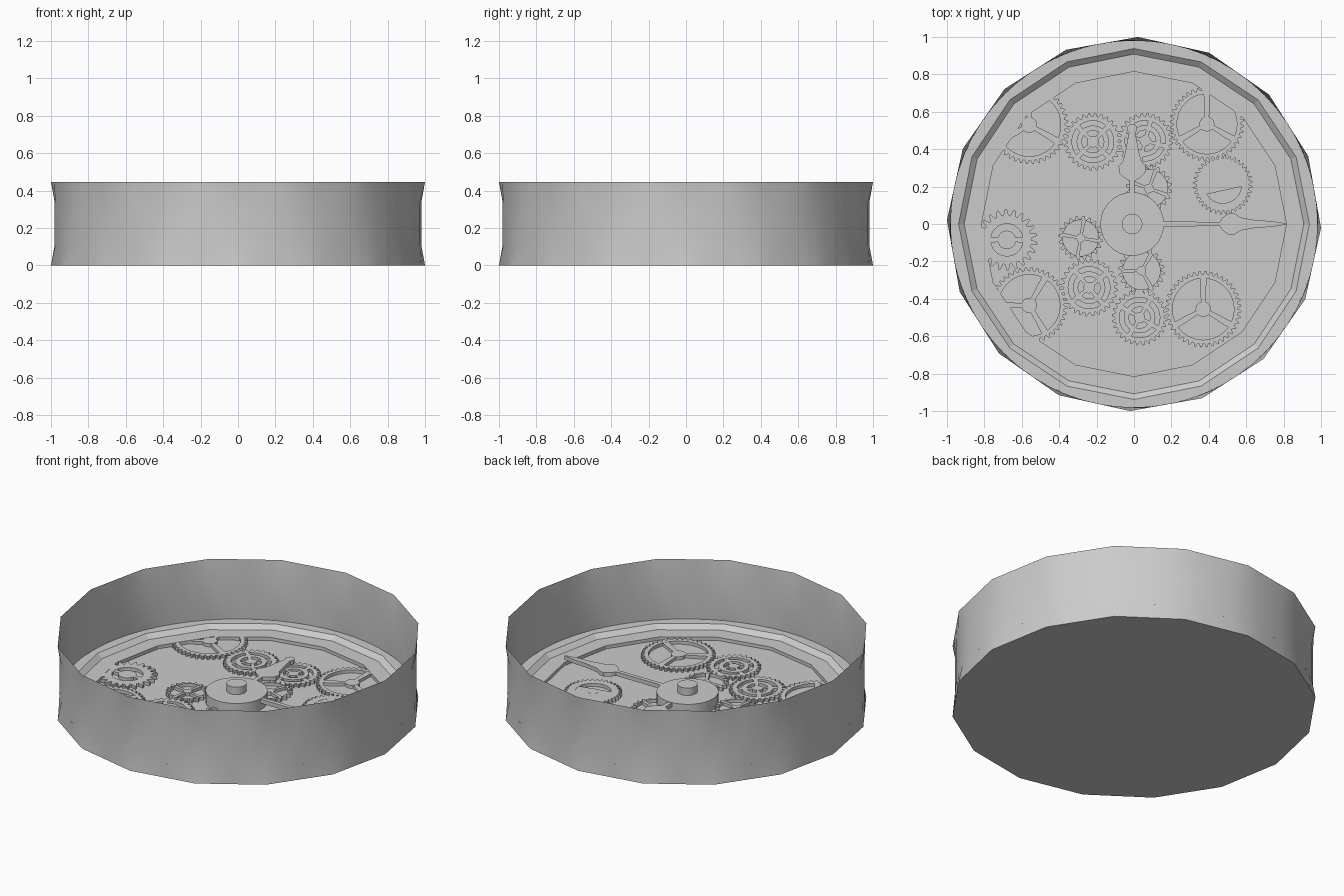
import bpy, bmesh, math
from math import pi, cos, sin, radians

if "Cube" in bpy.data.objects:
    bpy.data.objects.remove(bpy.data.objects["Cube"])

N = 64  # points per ring (4 per side of the 16-gon)

def finish(name, bm, smooth=False):
    bmesh.ops.remove_doubles(bm, verts=bm.verts, dist=1e-6)
    bmesh.ops.recalc_face_normals(bm, faces=bm.faces)
    me = bpy.data.meshes.new(name)
    bm.to_mesh(me)
    bm.free()
    ob = bpy.data.objects.new(name, me)
    bpy.context.collection.objects.link(ob)
    if smooth:
        bpy.context.view_layer.objects.active = ob
        ob.select_set(True)
        bpy.ops.object.shade_smooth_by_angle(angle=radians(30))
        ob.select_set(False)
    return ob

def loop(bm, r, z, poly, rot):
    """Ring of N points, either round or along a 16-gon of corner radius r."""
    vs = []
    for i in range(N):
        a = 2 * pi * i / N
        k = r
        if poly:
            k = r * cos(pi / 16) / cos((a % (pi / 8)) - pi / 16)
        vs.append(bm.verts.new((k * cos(a + rot), k * sin(a + rot), z)))
    return vs

def loft(name, profile, rot, cap_first=False, cap_last=False, smooth=False):
    bm = bmesh.new()
    rings = [loop(bm, r, z, p, rot) for r, z, p in profile]
    for a, b in zip(rings, rings[1:]):
        for i in range(N):
            j = (i + 1) % N
            bm.faces.new((a[i], a[j], b[j], b[i]))
    if cap_first:
        bm.faces.new(rings[0])
    if cap_last:
        bm.faces.new(rings[-1])
    return finish(name, bm, smooth)

def prism(bm, pts, z0, z1):
    lo = [bm.verts.new((x, y, z0)) for x, y in pts]
    hi = [bm.verts.new((x, y, z1)) for x, y in pts]
    bm.faces.new(lo[::-1])
    bm.faces.new(hi)
    for i in range(len(pts)):
        j = (i + 1) % len(pts)
        bm.faces.new((lo[i], lo[j], hi[j], hi[i]))

def band(bm, c, outer, inner, z0, z1):
    """Flat ring whose outer radius follows the list outer."""
    n = len(outer)
    rows = []
    for k, z in ((0, z0), (0, z1), (1, z1), (1, z0)):
        row = []
        for i in range(n):
            r = inner if k else outer[i]
            a = 2 * pi * i / n
            row.append(bm.verts.new((c[0] + r * cos(a), c[1] + r * sin(a), z)))
        rows.append(row)
    for q in range(4):
        a, b = rows[q], rows[(q + 1) % 4]
        for i in range(n):
            j = (i + 1) % n
            bm.faces.new((a[i], a[j], b[j], b[i]))

def disc(c, r, n=20):
    return [(c[0] + r * cos(2 * pi * i / n), c[1] + r * sin(2 * pi * i / n)) for i in range(n)]

Z0, Z1 = 0.035, 0.059

def gear(name, x, y, r, teeth, spokes, style, turn=90):
    bm = bmesh.new()
    c = (x, y)
    depth = 0.035 if style == "coarse" else 0.02
    outer = [r - depth, r - depth * 0.9, r, r - depth * 0.1] * teeth
    inner = r * {"wide": 0.8, "rings": 0.72, "coarse": 0.52, "solid": 0.62}[style]
    band(bm, c, outer, inner, Z0, Z1)
    if style == "rings":
        band(bm, c, [r * 0.56] * 24, r * 0.38, Z0, Z1)
    hub = r * (0.3 if style == "coarse" else 0.2)
    prism(bm, disc(c, hub), Z0, Z1)
    # tapered spokes from hub to rim
    for i in range(spokes):
        a = radians(turn) + 2 * pi * i / spokes
        w0, w1, L = r * 0.05, r * 0.09, inner + 0.005
        pts = [(0, -w0), (L, -w1), (L, w1), (0, w0)]
        prism(bm, [(x + u * cos(a) - v * sin(a), y + u * sin(a) + v * cos(a)) for u, v in pts],
              Z0, Z1 - 0.001)
    # mostly closed web leaving one small opening
    if style == "solid":
        arc = [radians(-5 + 215 * i / 20) for i in range(21)]
        L = inner + 0.005
        prism(bm, [(x + L * cos(a), y + L * sin(a)) for a in arc], Z0, Z1 - 0.001)
    return finish(name, bm)

def hand(name, half, turn, z0, z1):
    """Hand from a half outline (distance, half width), mirrored."""
    bm = bmesh.new()
    pts = [(d, -w) for d, w in half] + [(d, w) for d, w in reversed(half)]
    a = radians(turn)
    prism(bm, [(u * cos(a) - v * sin(a) - 0.01, u * sin(a) + v * cos(a)) for u, v in pts], z0, z1)
    return finish(name, bm)

# Case: 16-sided at top and bottom, round in between
loft("case_wall", [(1, 0, True), (0.98, 0.11, False), (0.98, 0.335, False), (1, 0.445, True)],
     radians(-1.2), cap_first=True, smooth=True)

# Dial plate with ledge, bevel and recessed floor
loft("dial_plate", [(0.98, 0.085, False), (0.938, 0.085, True), (0.908, 0.06, True),
                    (0.815, 0.06, True), (0.815, 0.04, True)], 0, cap_last=True)

# Gear train
gears = [
    (-0.56, 0.53, 0.21, 40, 3, "wide", 90), (-0.22, 0.44, 0.155, 28, 4, "rings", 45),
    (0.06, 0.445, 0.15, 28, 4, "rings", 75), (0.39, 0.535, 0.2, 40, 3, "wide", 90),
    (0.475, 0.21, 0.16, 36, 0, "solid", 0), (0.08, 0.19, 0.125, 20, 4, "wide", 70),
    (-0.68, -0.085, 0.165, 22, 2, "coarse", 0), (-0.285, -0.075, 0.12, 20, 4, "wide", 80),
    (0.04, -0.25, 0.125, 20, 3, "wide", 60), (-0.56, -0.435, 0.205, 40, 3, "wide", 60),
    (-0.24, -0.34, 0.155, 28, 4, "rings", 40), (0.03, -0.5, 0.15, 28, 4, "rings", 60),
    (0.37, -0.455, 0.205, 40, 3, "wide", 90),
]
for i, g in enumerate(gears):
    gear(f"gear_{i + 1}", *g)

# Central hub and pin
for name, r, z0, z1 in (("hub", 0.17, 0.04, 0.107), ("pin", 0.055, 0.1, 0.152)):
    bm = bmesh.new()
    prism(bm, disc((-0.01, 0), r, 32 if r > 0.1 else 20), z0, z1)
    finish(name, bm, True)

# Hands
hand("hour_hand", [(0.1, 0.013), (0.23, 0.013), (0.245, 0.04), (0.275, 0.07), (0.31, 0.072),
                   (0.335, 0.05), (0.37, 0.04), (0.42, 0.03), (0.49, 0.017), (0.5, 0.027),
                   (0.52, 0.025), (0.535, 0.01)], 90, 0.08, 0.104)
hand("minute_hand", [(0.1, 0.013), (0.35, 0.012), (0.47, 0.012), (0.485, 0.035), (0.52, 0.06),
                     (0.55, 0.055), (0.58, 0.035), (0.66, 0.02), (0.74, 0.016),
                     (0.82, 0.004)], 0, 0.08, 0.104)
